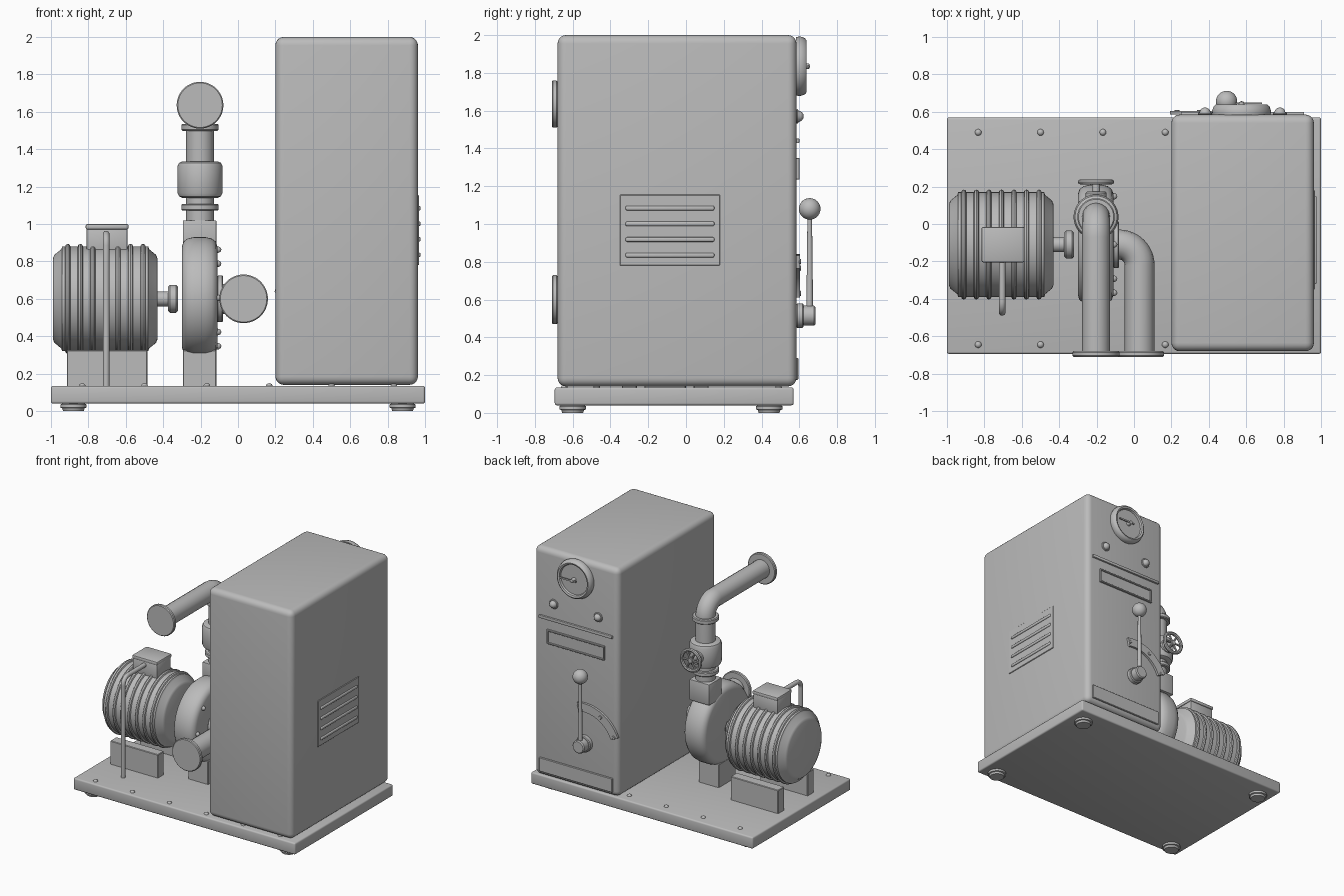
import bpy, bmesh, math
from math import radians, cos, sin, pi
from mathutils import Vector, Matrix

cube = bpy.data.objects.get("Cube")
if cube:
    bpy.data.objects.remove(cube, do_unlink=True)

GREY = (0.5, 0.5, 0.5, 1)
metal = bpy.data.materials.new("machine_grey")
metal.use_nodes = True
metal.diffuse_color = GREY
metal.node_tree.nodes["Principled BSDF"].inputs["Base Color"].default_value = GREY


def finish(name, bm, smooth=True):
    bmesh.ops.recalc_face_normals(bm, faces=bm.faces)
    mesh = bpy.data.meshes.new(name)
    bm.to_mesh(mesh)
    bm.free()
    mesh.materials.append(metal)
    ob = bpy.data.objects.new(name, mesh)
    bpy.context.collection.objects.link(ob)
    bpy.ops.object.select_all(action='DESELECT')
    ob.select_set(True)
    bpy.context.view_layer.objects.active = ob
    if smooth:
        bpy.ops.object.shade_smooth_by_angle(angle=radians(35))
    return ob


def box(name, x, y, z, bevel=0.0, segments=3):
    """Box from (min, max) pairs, with rounded edges."""
    bm = bmesh.new()
    bmesh.ops.create_cube(bm, size=1)
    for v in bm.verts:
        v.co = [a + (b - a) * (c + 0.5) for c, (a, b) in zip(v.co, (x, y, z))]
    if bevel:
        bmesh.ops.bevel(bm, geom=bm.edges[:], offset=bevel, segments=segments,
                        profile=0.5, affect='EDGES')
    return finish(name, bm)


def lathe(name, profile, origin, axis, steps=48):
    """Spin (radius, distance) points about an axis through the origin."""
    bm = bmesh.new()
    verts = [bm.verts.new((r, 0, h)) for r, h in profile]
    edges = [bm.edges.new(pair) for pair in zip(verts, verts[1:])]
    bmesh.ops.spin(bm, geom=verts + edges, cent=(0, 0, 0), axis=(0, 0, 1),
                   angle=2 * pi, steps=steps)
    bmesh.ops.remove_doubles(bm, verts=bm.verts, dist=1e-5)
    turn = Vector((0, 0, 1)).rotation_difference(Vector(axis)).to_matrix().to_4x4()
    bm.transform(Matrix.Translation(origin) @ turn)
    return finish(name, bm)


def disc(name, origin, axis, r, length, bevel=0.006, steps=48):
    b = bevel
    return lathe(name, [(0, 0), (r - b, 0), (r, b), (r, length - b), (r - b, length), (0, length)],
                 origin, axis, steps)


def dome(name, origin, axis, r, height, steps=16):
    arc = [(r * cos(i * pi / 8), height * sin(i * pi / 8)) for i in range(5)]
    return lathe(name, [(0, 0)] + arc[:-1] + [(0, height)], origin, axis, steps)


def pipe(name, start, corner, end, r, bend):
    """Round tube with one curved elbow at the corner."""
    a, c, e = map(Vector, (start, corner, end))
    u, w = (a - c).normalized(), (e - c).normalized()
    centre = c + (u + w) * bend
    path = [a] + [centre - w * bend * cos(t * pi / 24) - u * bend * sin(t * pi / 24)
                  for t in range(13)] + [e]
    curve = bpy.data.curves.new(name, 'CURVE')
    curve.dimensions = '3D'
    curve.bevel_depth = r
    curve.bevel_resolution = 6
    curve.use_fill_caps = True
    spline = curve.splines.new('POLY')
    spline.points.add(len(path) - 1)
    for p, co in zip(spline.points, path):
        p.co = (*co, 1)
    temp = bpy.data.objects.new(name, curve)
    mesh = bpy.data.meshes.new_from_object(temp)
    bm = bmesh.new()
    bm.from_mesh(mesh)
    bpy.data.objects.remove(temp)
    bpy.data.meshes.remove(mesh)
    return finish(name, bm)


def ring(name, origin, axis, radius, thick, steps=48):
    loop = [(radius + thick * cos(i * pi / 4), thick * sin(i * pi / 4)) for i in range(9)]
    return lathe(name, loop, origin, axis, steps)


X, Y, Z = (1, 0, 0), (0, 1, 0), (0, 0, 1)

# Base plate with feet and bolts
box("base_plate", (-1, 1), (-0.695, 0.57), (0.04, 0.135), 0.012)
for x in (-0.88, 0.88):
    for y in (-0.6, 0.44):
        lathe("foot", [(0, 0), (0.055, 0), (0.06, 0.015), (0.07, 0.018), (0.07, 0.035),
                       (0.05, 0.045), (0, 0.045)], (x, y, 0), Z, 32)
for i in range(6):
    for y in (-0.645, 0.49):
        dome("base_bolt", (-0.833 + i / 3, y, 0.133), Z, 0.018, 0.016)

# Cabinet and its side louvre
box("cabinet", (0.2, 0.962), (-0.68, 0.585), (0.14, 2), 0.045, 5)
box("louvre_plate", (0.95, 0.968), (-0.35, 0.18), (0.78, 1.155), 0.003, 1)
for i in range(4):
    z = 0.835 + i * 0.083
    box("louvre_slat", (0.955, 0.977), (-0.32, 0.15), (z - 0.012, z + 0.012), 0.008)

# Instrument panel on the back
FACE = 0.583
lathe("gauge_case", [(0, 0), (0.155, 0), (0.158, 0.02), (0.15, 0.045), (0.138, 0.055),
                     (0.125, 0.05), (0.12, 0.035), (0, 0.035)], (0.575, FACE, 1.835), Y, 64)
lathe("gauge_hub", [(0, 0), (0.018, 0), (0.014, 0.035), (0, 0.04)],
      (0.575, FACE + 0.034, 1.835), Y, 20)
box("gauge_needle", (0.54, 0.685), (0.642, 0.65), (1.829, 1.841))
for x in (0.38, 0.78):
    disc("lamp_collar", (x, FACE, 1.57), Y, 0.038, 0.012, 0.004, 32)
    dome("lamp", (x, FACE + 0.01, 1.57), Y, 0.03, 0.03, 24)
box("trim_strip", (0.25, 0.91), (0.57, 0.6), (1.428, 1.452), 0.004, 2)
box("display_plate", (0.32, 0.84), (0.57, 0.59), (1.235, 1.35), 0.003, 1)
for z in (1.235, 1.338):
    box("display_rail", (0.32, 0.84), (0.57, 0.6), (z, z + 0.012), 0.002, 1)
for x in (0.32, 0.828):
    box("display_side", (x, x + 0.012), (0.57, 0.6), (1.235, 1.35), 0.002, 1)
box("kick_plate", (0.25, 0.91), (0.57, 0.595), (0.175, 0.29), 0.004, 1)

# Lever with its curved guide
HUB = Vector((0.495, FACE, 0.515))
bm = bmesh.new()
inner, outer = [], []
for i in range(21):
    a = radians(22 + i * 4)
    for r, row in ((0.255, inner), (0.325, outer)):
        row.append(bm.verts.new(HUB + Vector((-r * cos(a), 0.002, r * sin(a)))))
faces = [bm.faces.new((inner[i], outer[i], outer[i + 1], inner[i + 1])) for i in range(20)]
made = bmesh.ops.extrude_face_region(bm, geom=faces)
bmesh.ops.translate(bm, vec=(0, 0.018, 0),
                    verts=[g for g in made["geom"] if isinstance(g, bmesh.types.BMVert)])
finish("lever_guide", bm)
for a in (radians(24), radians(60), radians(100)):
    p = HUB + Vector((-0.29 * cos(a), 0.015, 0.29 * sin(a)))
    disc("guide_stop", p, Y, 0.014, 0.012, 0.003, 16)
disc("lever_boss", HUB, Y, 0.065, 0.04, 0.006, 32)
disc("lever_hub", HUB, Y, 0.053, 0.102, 0.008, 32)
lathe("lever_rod", [(0, 0), (0.018, 0), (0.012, 0.52), (0, 0.52)],
      HUB + Vector((0, 0.072, 0.02)), Z, 20)
lathe("lever_knob", [(0.057 * sin(i * pi / 16), -0.057 * cos(i * pi / 16)) for i in range(17)],
      HUB + Vector((0, 0.072, 0.565)), Z, 32)

# Motor with cooling ribs, terminal box, conduit and feet
MY, MZ = -0.11, 0.6
lathe("motor_body", [(0, 0), (0.215, 0), (0.235, 0.008), (0.265, 0.045), (0.28, 0.05),
                     (0.28, 0.51), (0.265, 0.515), (0.235, 0.552), (0.215, 0.56), (0, 0.56)],
      (-0.99, MY, MZ), X, 64)
for i in range(7):
    ring("cooling_rib", (-0.91 + i * 0.067, MY, MZ), X, 0.28, 0.014, 64)
box("terminal_box", (-0.81, -0.59), (-0.2, -0.02), (0.84, 0.975), 0.008, 2)
box("terminal_lid", (-0.815, -0.585), (-0.205, -0.015), (0.97, 1), 0.01, 2)
pipe("conduit", (-0.705, -0.18, 0.945), (-0.705, -0.472, 0.945), (-0.705, -0.472, 0.13), 0.018, 0.06)
for y in (-0.34, 0.04):
    box("motor_foot", (-0.915, -0.485), (y, y + 0.08), (0.13, 0.325), 0.004, 1)
disc("motor_shaft", (-0.45, MY, MZ), X, 0.04, 0.1, 0.003, 32)
disc("coupling", (-0.375, MY, MZ), X, 0.075, 0.055, 0.012, 32)

# Pump casing with bolts, support and outlet neck
lathe("pump_casing", [(0, 0), (0.27, 0), (0.295, 0.008), (0.312, 0.03), (0.32, 0.065),
                      (0.32, 0.125), (0.312, 0.16), (0.295, 0.182), (0.27, 0.19), (0, 0.19)],
      (-0.3, MY, 0.61), X, 64)
for i in range(8):
    a = i * pi / 4
    dome("casing_bolt", (-0.111, MY + 0.258 * cos(a), 0.605 + 0.258 * sin(a)), X, 0.018, 0.022)
box("pump_support", (-0.295, -0.115), (-0.22, 0), (0.13, 0.325), 0.004, 1)
RX, RY = -0.203, 0.038
box("outlet_neck", (-0.295, -0.115), (RY - 0.08, RY + 0.085), (0.85, 1.02), 0.006, 2)

# Outlet riser, valve and discharge pipe
disc("riser_flange", (RX, RY, 1.072), Z, 0.1, 0.035)
lathe("valve_body", [(0, 0), (0.095, 0), (0.112, 0.008), (0.12, 0.025), (0.12, 0.17),
                     (0.112, 0.187), (0.095, 0.195), (0, 0.195)], (RX, RY, 1.14), Z)
disc("elbow_flange", (RX, RY, 1.498), Z, 0.1, 0.037)
pipe("discharge_pipe", (RX, RY, 1), (RX, RY, 1.635), (RX, -0.69, 1.635), 0.075, 0.11)
disc("discharge_flange", (RX, -0.71, 1.635), Y, 0.125, 0.03)

# Valve handwheel
WHEEL = Vector((RX, 0.225, 1.235))
disc("valve_stem", (RX, RY, WHEEL.z), Y, 0.022, 0.2, 0.004, 20)
disc("valve_bonnet", (RX, RY, WHEEL.z), Y, 0.055, 0.135, 0.006, 32)
ring("handwheel_rim", WHEEL, Y, 0.083, 0.014)
for i in range(6):
    a = i * pi / 3
    disc("handwheel_spoke", WHEEL, (cos(a), 0, sin(a)), 0.008, 0.083, 0.001, 10)

# Suction pipe
disc("pump_inlet_flange", (-0.112, MY, MZ), X, 0.125, 0.033)
pipe("suction_pipe", (-0.1, MY, MZ), (0.03, MY, MZ), (0.03, -0.69, MZ), 0.08, 0.11)
disc("suction_flange", (0.03, -0.71, MZ), Y, 0.13, 0.03)
